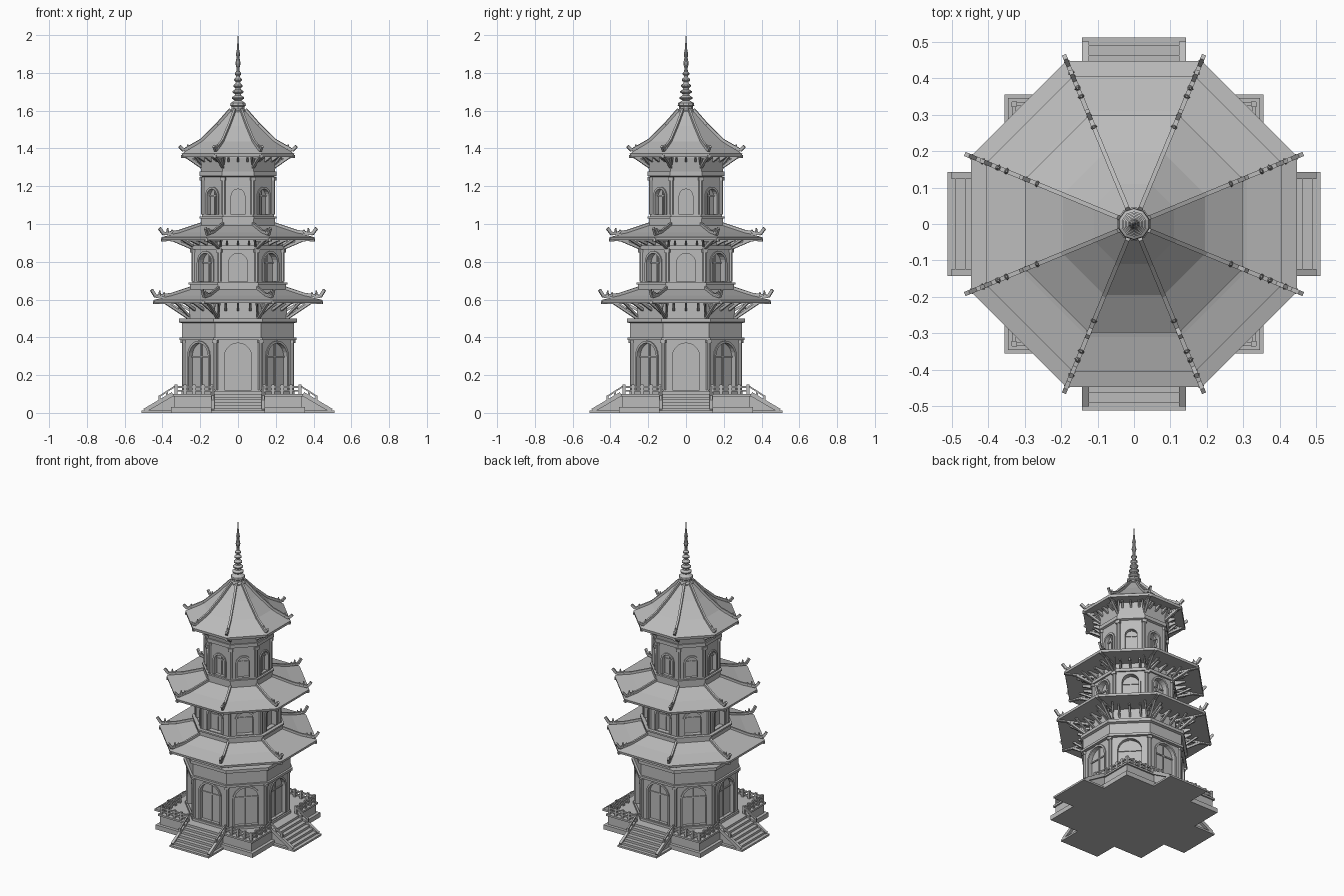
import bpy, bmesh, math
from mathutils import Matrix, Vector

cube = bpy.data.objects.get("Cube")
if cube:
    bpy.data.objects.remove(cube, do_unlink=True)

stone = bpy.data.materials.new("grey stone")
stone.use_nodes = True
GREY = (0.5, 0.5, 0.5, 1)
stone.diffuse_color = GREY
stone.node_tree.nodes["Principled BSDF"].inputs["Base Color"].default_value = GREY

EIGHTH = math.pi / 4
FACES = [Matrix.Rotation(k * EIGHTH, 4, 'Z') for k in range(8)]
CORNERS = [Matrix.Rotation((k + 0.5) * EIGHTH, 4, 'Z') for k in range(8)]
SIDES = FACES[::2]
TO_CORNER = 1 / math.cos(EIGHTH / 2)


def finish(bm, name):
    bmesh.ops.recalc_face_normals(bm, faces=bm.faces)
    mesh = bpy.data.meshes.new(name)
    bm.to_mesh(mesh)
    bm.free()
    mesh.materials.append(stone)
    obj = bpy.data.objects.new(name, mesh)
    bpy.context.collection.objects.link(obj)
    return obj


def repeat(name, build, turns):
    """Builds a part facing +x once for every turn about the axis."""
    bm = bmesh.new()
    for turn in turns:
        part = bmesh.new()
        build(part)
        part.transform(turn)
        temp = bpy.data.meshes.new("temp")
        part.to_mesh(temp)
        part.free()
        bm.from_mesh(temp)
        bpy.data.meshes.remove(temp)
    return finish(bm, name)


def box(bm, x, y, z):
    """Box given by its (low, high) span on each axis."""
    mid = [(a + b) / 2 for a, b in (x, y, z)]
    size = [b - a for a, b in (x, y, z)]
    bmesh.ops.create_cube(bm, size=1, matrix=Matrix.Translation(mid) @ Matrix.Diagonal((*size, 1)))


def bar(bm, p, q, wide, tall):
    """Beam of rectangular section from p to q."""
    p, q = Vector(p), Vector(q)
    d = q - p
    turn = d.to_track_quat('X', 'Z').to_matrix().to_4x4()
    bmesh.ops.create_cube(bm, size=1, matrix=Matrix.Translation((p + q) / 2) @ turn
                          @ Matrix.Diagonal((d.length, wide, tall, 1)))


def lathe(name, profile, sides=8):
    """Polygonal solid from (apothem, height) pairs."""
    bm = bmesh.new()
    step = math.tau / sides
    rings = []
    for r, z in profile:
        r /= math.cos(step / 2)
        rings.append([bm.verts.new((r * math.cos((k + 0.5) * step), r * math.sin((k + 0.5) * step), z))
                      for k in range(sides)])
    for low, high in zip(rings, rings[1:]):
        for k in range(sides):
            j = (k + 1) % sides
            bm.faces.new((low[k], low[j], high[j], high[k]))
    bm.faces.new(rings[0])
    bm.faces.new(rings[-1])
    return finish(bm, name)


def arch(half, z0, z1):
    """Outline (y, z) of a round-headed opening."""
    spring = z1 - half
    curve = [(half * math.cos(a * math.pi / 10), spring + half * math.sin(a * math.pi / 10)) for a in range(11)]
    return [(half, z0)] + curve + [(-half, z0)]


def arch_block(bm, x, outline):
    near = [bm.verts.new((x[0], y, z)) for y, z in outline]
    far = [bm.verts.new((x[1], y, z)) for y, z in outline]
    bm.faces.new(near)
    bm.faces.new(far)
    for k in range(len(outline)):
        j = (k + 1) % len(outline)
        bm.faces.new((near[k], near[j], far[j], far[k]))


def arch_frame(bm, x, inner, outer):
    loops = [[bm.verts.new((d, y, z)) for y, z in line]
             for line, d in ((inner, x[0]), (inner, x[1]), (outer, x[1]), (outer, x[0]))]
    for k in range(len(inner) - 1):
        for a in range(4):
            b = (a + 1) % 4
            bm.faces.new((loops[a][k], loops[a][k + 1], loops[b][k + 1], loops[b][k]))
    for end in (0, -1):
        bm.faces.new([line[end] for line in loops])


def storey(name, wall, profile, half, z0, z1, depth, top):
    """Octagonal walls with recessed arches, frames and corner columns."""
    body = lathe(name + "_walls", profile)
    opening = arch(half, z0, z1)
    cutter = repeat(name + "_arch_cutter", lambda bm: arch_block(bm, (wall - depth, wall + 0.05), opening), FACES)
    cutter.hide_render = True
    cutter.hide_set(True)
    cut = body.modifiers.new("arches", 'BOOLEAN')
    cut.operation, cut.solver, cut.object = 'DIFFERENCE', 'EXACT', cutter
    bpy.context.view_layer.objects.active = body
    with bpy.context.temp_override(object=body, active_object=body):
        bpy.ops.object.modifier_apply(modifier=cut.name)
    bpy.data.objects.remove(cutter, do_unlink=True)

    outer = arch(half + 0.012, z0, z1 + 0.012)
    repeat(name + "_arch_frames", lambda bm: arch_frame(bm, (wall - 0.006, wall + 0.007), opening, outer), FACES)

    def door(bm):
        box(bm, (wall - depth, wall - depth + 0.006), (-0.004, 0.004), (z0, z1))
        box(bm, (wall - depth, wall - depth + 0.006), (-half, half), (z1 - half - 0.004, z1 - half + 0.004))
    repeat(name + "_door_bars", door, FACES)
    r = wall * TO_CORNER

    def column(bm):
        bmesh.ops.create_cone(bm, cap_ends=True, segments=8, radius1=0.012, radius2=0.012, depth=top - z0,
                              matrix=Matrix.Translation((r - 0.005, 0, (top + z0) / 2)))
        box(bm, (r - 0.02, r + 0.01), (-0.015, 0.015), (top - 0.02, top))
    repeat(name + "_columns", column, CORNERS)


def roof(name, profile, tip_z):
    """Octagonal roof with hip ridges that sweep up at the tips."""
    lathe(name, profile)
    slope = profile[2:]
    eave, eave_z = slope[0]
    path = [(eave * TO_CORNER + 0.012, tip_z), (eave * TO_CORNER - 0.012, eave_z + 0.018)]
    path += [(a * TO_CORNER, z + 0.006) for a, z in slope[1:]]

    def ridge(bm):
        for (r0, h0), (r1, h1) in zip(path, path[1:]):
            bar(bm, (r0, 0, h0), (r1, 0, h1), 0.012, 0.016)
        # Small finials riding on the lower end of the hip
        for back, tall in ((0.035, 0.028), (0.06, 0.02)):
            x = eave * TO_CORNER - back
            bmesh.ops.create_cone(bm, cap_ends=True, segments=6, radius1=0.009, radius2=0.003, depth=tall,
                                  matrix=Matrix.Translation((x, 0, eave_z + 0.022 + tall / 2)))
        # Rafter carrying the corner
        bar(bm, (eave * TO_CORNER, 0, eave_z - 0.015), (eave * 0.6, 0, eave_z - 0.01), 0.016, 0.014)
    repeat(name + "_ridges", ridge, CORNERS)


def brackets(name, wall, low, high, reach):
    """Triangular corner brackets and short brackets along each wall."""
    def corner(bm):
        r, out = wall * TO_CORNER, (wall + reach) * TO_CORNER
        bar(bm, (r - 0.01, 0, low), (out, 0, high), 0.014, 0.014)
        bar(bm, (r - 0.01, 0, high - 0.006), (out, 0, high - 0.006), 0.014, 0.012)
        bar(bm, (r + reach * 0.45, 0, (low + high) / 2), (r + reach * 0.3, 0, high), 0.01, 0.01)
        for s in (-1, 1):
            bar(bm, (r - 0.01, 0, low + 0.01), (out - 0.04, s * reach * 0.4, high), 0.01, 0.012)
    repeat(name + "_corner_brackets", corner, CORNERS)

    def along(bm):
        for y in (-0.5, 0, 0.5):
            y *= wall * 0.5
            mid = (low + high) / 2
            bar(bm, (wall - 0.01, y, mid), (wall + reach * 0.6, y, high), 0.012, 0.014)
            box(bm, (wall - 0.01, wall + reach * 0.6), (y - 0.006, y + 0.006), (high - 0.012, high))
    repeat(name + "_wall_brackets", along, FACES)


# Square terrace
terrace = bmesh.new()
for half, z0, z1 in ((0.355, 0, 0.03), (0.335, 0.03, 0.09), (0.345, 0.088, 0.1)):
    box(terrace, (-half, half), (-half, half), (z0, z1))
finish(terrace, "terrace")


# Stairs on the four sides
def stairs(bm):
    box(bm, (0.3, 0.512), (-0.143, 0.143), (0, 0.012))
    for i in range(6):
        box(bm, (0.3, 0.49 - 0.026 * i), (-0.125, 0.125), (0.01, 0.025 + 0.015 * i))
    for s in (-1, 1):
        y = s * 0.133
        bar(bm, (0.495, y, 0.012), (0.345, y, 0.1), 0.018, 0.022)
        bar(bm, (0.42, y, 0.085), (0.335, y, 0.14), 0.01, 0.008)
        box(bm, (0.41, 0.422), (y - 0.006, y + 0.006), (0.05, 0.092))
        box(bm, (0.37, 0.38), (y - 0.005, y + 0.005), (0.07, 0.117))


repeat("stairs", stairs, SIDES)


# Terrace railing, open at the stairs
def railing(bm):
    for s in (-1, 1):
        low, high = sorted((s * 0.135, s * 0.33))
        for z in (0.117, 0.138):
            box(bm, (0.324, 0.334), (low, high), (z - 0.005, z + 0.005))
        for i in range(5):
            y = s * (0.138 + 0.0475 * i)
            box(bm, (0.322, 0.336), (y - 0.007, y + 0.007), (0.1, 0.15))


repeat("railing", railing, SIDES)

# Lower storey
storey("lower_storey", 0.29, [(0.3, 0.1), (0.3, 0.115), (0.29, 0.115), (0.29, 0.385), (0.31, 0.385), (0.31, 0.4),
                              (0.297, 0.4), (0.297, 0.475), (0.312, 0.48), (0.312, 0.5), (0.26, 0.5), (0.26, 0.61)],
       0.072, 0.12, 0.37, 0.02, 0.39)
brackets("lower_storey", 0.26, 0.495, 0.588, 0.13)
roof("lower_roof", [(0.25, 0.595), (0.445, 0.583), (0.447, 0.598), (0.35, 0.622), (0.24, 0.658)], 0.652)

# Middle storey
storey("middle_storey", 0.24, [(0.255, 0.63), (0.255, 0.68), (0.262, 0.68), (0.262, 0.69), (0.24, 0.69),
                               (0.24, 0.865), (0.25, 0.865), (0.25, 0.885), (0.235, 0.885), (0.235, 0.94)],
       0.05, 0.695, 0.845, 0.03, 0.87)
brackets("middle_storey", 0.235, 0.865, 0.92, 0.12)
roof("middle_roof", [(0.22, 0.925), (0.402, 0.915), (0.405, 0.93), (0.31, 0.955), (0.19, 0.995)], 0.978)

# Upper storey
storey("upper_storey", 0.19, [(0.197, 0.97), (0.197, 1.03), (0.203, 1.03), (0.203, 1.04), (0.19, 1.04),
                              (0.19, 1.25), (0.203, 1.255), (0.203, 1.278), (0.195, 1.278), (0.208, 1.35), (0.208, 1.375)],
       0.036, 1.05, 1.185, 0.02, 1.25)
brackets("upper_storey", 0.2, 1.3, 1.358, 0.075)
roof("upper_roof", [(0.18, 1.365), (0.296, 1.355), (0.298, 1.372), (0.195, 1.437), (0.11, 1.52), (0.04, 1.6)], 1.412)

# Spire with stacked rings and a needle tip
spire = [(0.045, 1.585), (0.045, 1.6), (0.034, 1.61), (0.034, 1.622), (0.042, 1.628), (0.04, 1.64), (0.024, 1.65)]
for i in range(5):
    z, r = 1.655 + 0.032 * i, 0.033 - 0.004 * i
    spire += [(r * 0.55, z), (r, z + 0.009), (r, z + 0.016), (r * 0.55, z + 0.025)]
spire += [(0.008, 1.825), (0.014, 1.85), (0.008, 1.88), (0.011, 1.9), (0.006, 1.925), (0.001, 2.0)]
lathe("spire", spire, 10)
